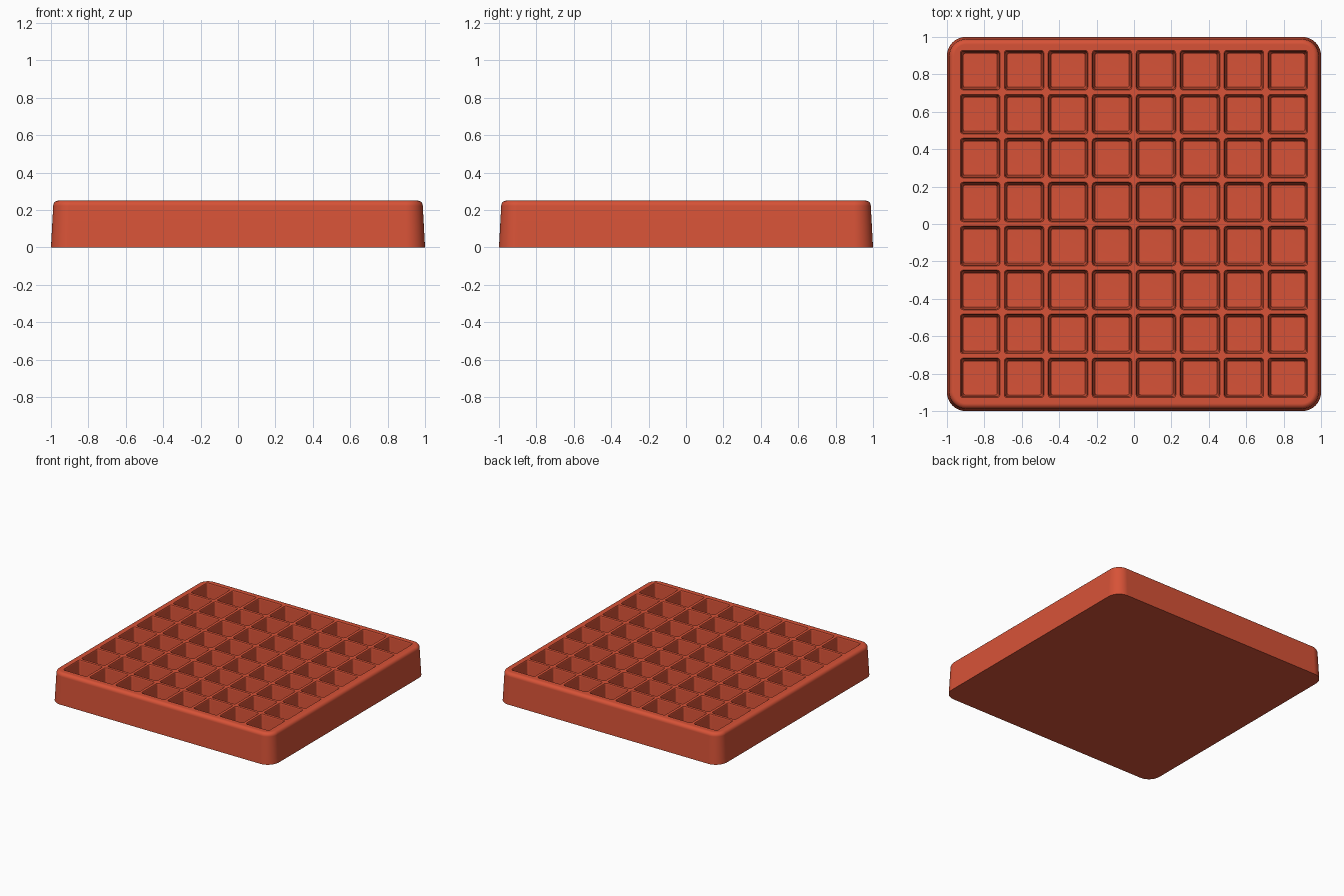
import bpy, bmesh, math

cube = bpy.data.objects.get("Cube")
if cube:
    bpy.data.objects.remove(cube, do_unlink=True)

HEIGHT = 0.25
COUNT = 8
PITCH = 0.235

red = bpy.data.materials.new("brick_red")
red.use_nodes = True
colour = (0.68, 0.085, 0.038, 1)
red.diffuse_color = colour
red.node_tree.nodes["Principled BSDF"].inputs["Base Color"].default_value = colour


def rounded_square(bm, cx, cy, z, half, radius, steps):
    """Ring of vertices around a square with rounded corners."""
    ring = []
    for corner in range(4):
        mid = math.pi / 4 + corner * math.pi / 2
        ox = math.copysign(half - radius, math.cos(mid))
        oy = math.copysign(half - radius, math.sin(mid))
        for i in range(steps + 1):
            a = (corner + i / steps) * math.pi / 2
            ring.append(bm.verts.new((cx + ox + radius * math.cos(a),
                                      cy + oy + radius * math.sin(a), z)))
    return ring


def loft(bm, cx, cy, profile, steps):
    """Closed solid through (height, half width, corner radius) sections, bottom up."""
    rings = [rounded_square(bm, cx, cy, z, h, r, steps) for z, h, r in profile]
    for low, high in zip(rings, rings[1:]):
        for i in range(len(low)):
            j = (i + 1) % len(low)
            bm.faces.new((low[i], low[j], high[j], high[i]))
    bm.faces.new(rings[0][::-1])
    bm.faces.new(rings[-1])


def make_object(name, bm):
    mesh = bpy.data.meshes.new(name)
    bm.to_mesh(mesh)
    bm.free()
    mesh.materials.append(red)
    ob = bpy.data.objects.new(name, mesh)
    bpy.context.collection.objects.link(ob)
    return ob


# Tray body: slightly tapered sides and a rounded top rim
FILLET = 0.028
body_profile = [(0, 1.0, 0.1), (HEIGHT - FILLET, 0.988, 0.09)]
for k in range(1, 6):
    a = k / 5 * math.pi / 2
    inset = FILLET * (1 - math.cos(a))
    body_profile.append((HEIGHT - FILLET + FILLET * math.sin(a), 0.988 - inset, 0.09 - inset))
bm = bmesh.new()
loft(bm, 0, 0, body_profile, 10)
tray = make_object("tray", bm)

# Pockets: tapered wells with a softened floor edge and lip
pocket_profile = [(0.03, 0.085, 0.008), (0.034, 0.091, 0.011), (0.042, 0.094, 0.013),
                  (HEIGHT - 0.008, 0.101, 0.013), (HEIGHT, 0.106, 0.015),
                  (HEIGHT + 0.05, 0.106, 0.015)]
bm = bmesh.new()
for i in range(COUNT):
    for j in range(COUNT):
        loft(bm, (i - (COUNT - 1) / 2) * PITCH, (j - (COUNT - 1) / 2) * PITCH,
             pocket_profile, 3)
cutter = make_object("pocket_cutter", bm)
cutter.hide_render = True

bpy.ops.object.select_all(action='DESELECT')
tray.select_set(True)
bpy.context.view_layer.objects.active = tray
cut = tray.modifiers.new("pockets", 'BOOLEAN')
cut.operation = 'DIFFERENCE'
cut.solver = 'EXACT'
cut.object = cutter
bpy.ops.object.modifier_apply(modifier=cut.name)
bpy.data.objects.remove(cutter, do_unlink=True)

# Smooth curves, crisp flats
bpy.ops.object.shade_smooth_by_angle(angle=math.radians(35))
weighted = tray.modifiers.new("weighted_normals", 'WEIGHTED_NORMAL')
weighted.keep_sharp = True
